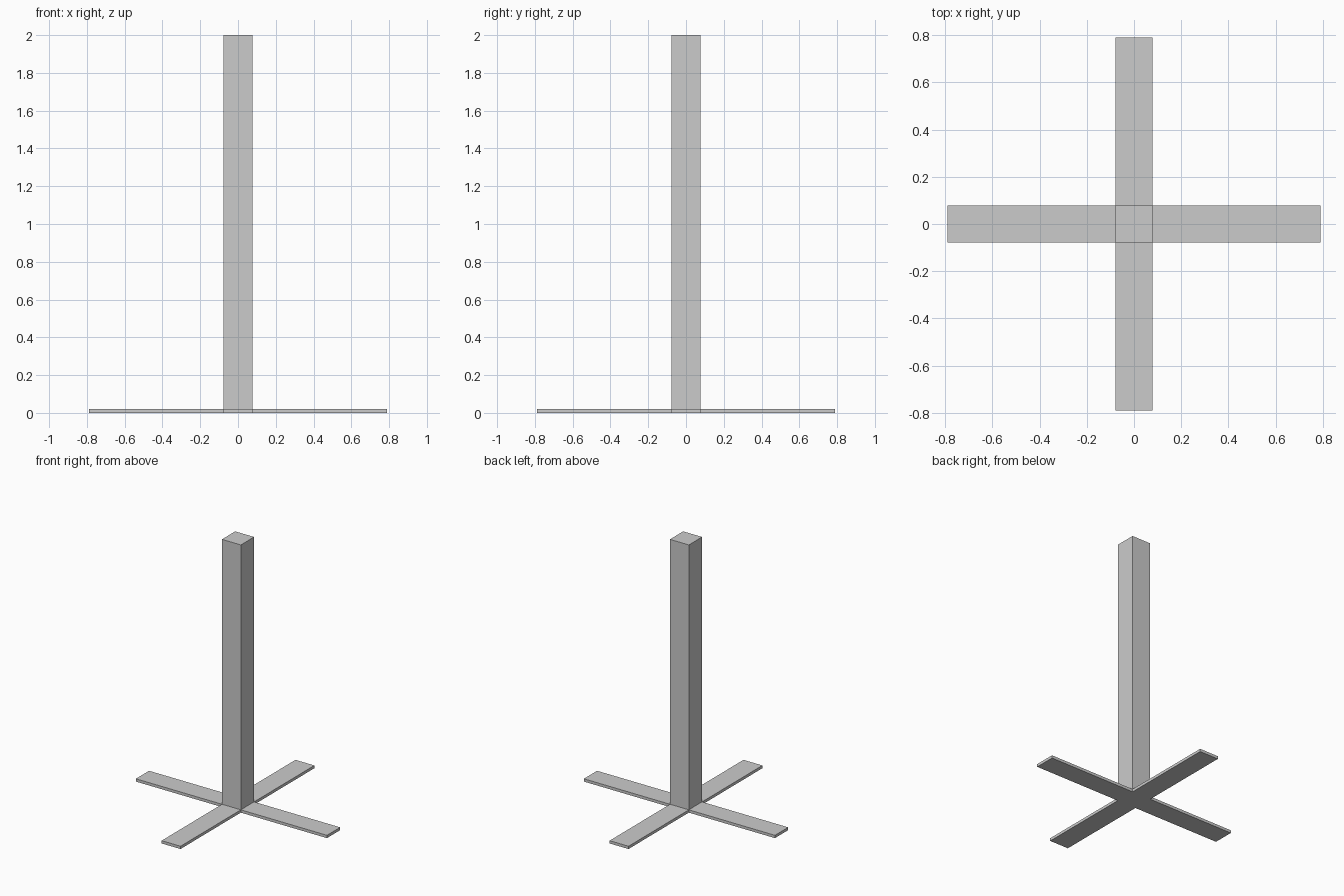
import bpy, bmesh

if "Cube" in bpy.data.objects:
    bpy.data.objects.remove(bpy.data.objects["Cube"])

HALF = 0.078    # half width of post and feet
REACH = 0.79    # distance from centre to foot end
THICK = 0.021   # foot plate thickness
HEIGHT = 2.0


def prism(name, outline, z0, z1):
    """Extrude a flat outline from z0 up to z1."""
    bm = bmesh.new()
    face = bm.faces.new([bm.verts.new((x, y, z0)) for x, y in outline])
    ext = bmesh.ops.extrude_face_region(bm, geom=[face], use_keep_orig=True)
    top = [v for v in ext["geom"] if isinstance(v, bmesh.types.BMVert)]
    bmesh.ops.translate(bm, verts=top, vec=(0, 0, z1 - z0))
    bmesh.ops.recalc_face_normals(bm, faces=bm.faces)
    mesh = bpy.data.meshes.new(name)
    bm.to_mesh(mesh)
    bm.free()
    obj = bpy.data.objects.new(name, mesh)
    bpy.context.collection.objects.link(obj)
    return obj


# Cross-shaped foot plate: one arm turned in quarter steps
cross = []
arm = [(HALF, -HALF), (REACH, -HALF), (REACH, HALF)]
for _ in range(4):
    cross += arm
    arm = [(-y, x) for x, y in arm]
prism("cross_base", cross, 0, THICK)

# Square upright post standing on the plate
square = [(-HALF, -HALF), (HALF, -HALF), (HALF, HALF), (-HALF, HALF)]
prism("post", square, THICK, HEIGHT)
